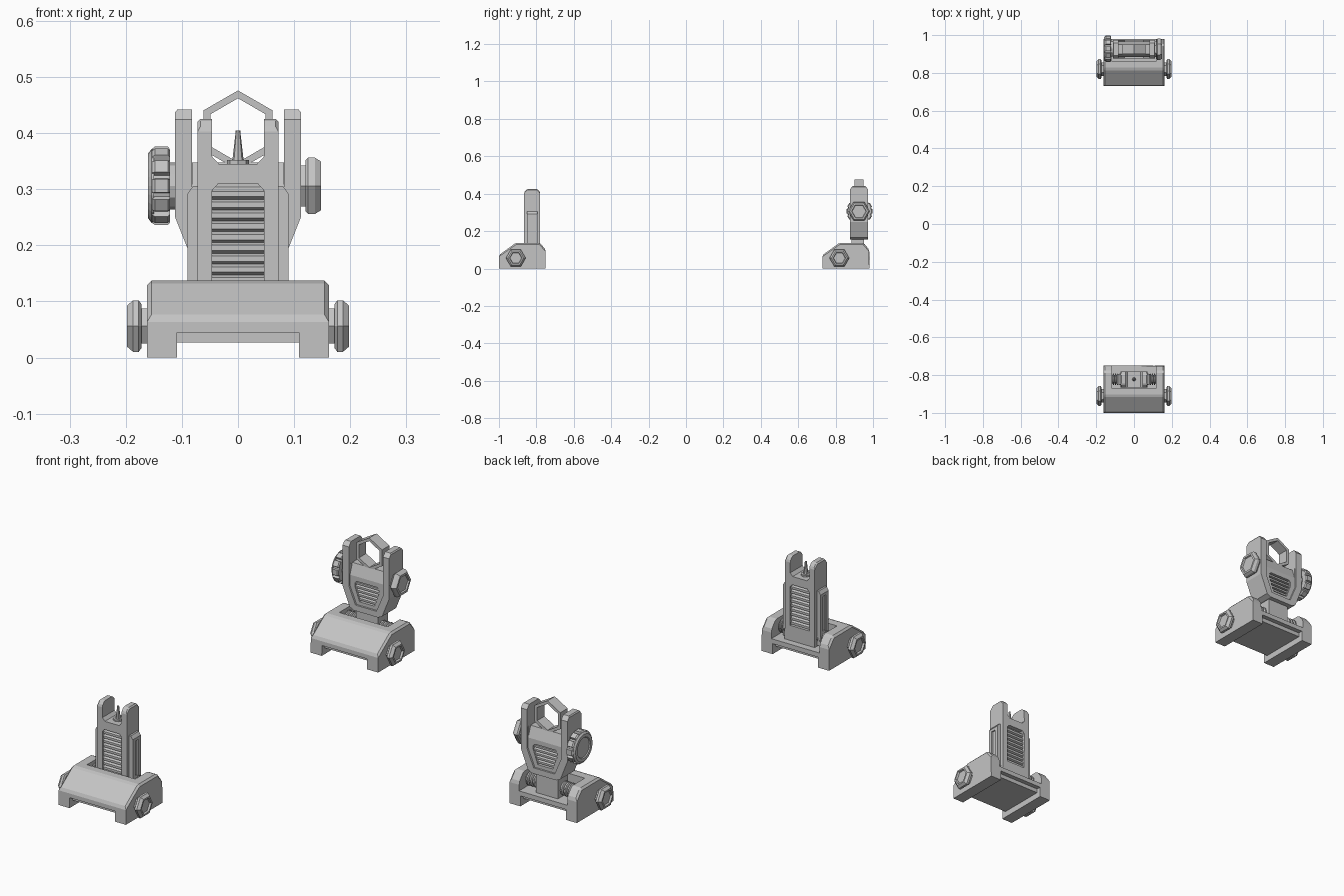
import bpy, bmesh, math

cube = bpy.data.objects.get("Cube")
if cube:
    bpy.data.objects.remove(cube, do_unlink=True)

grey = bpy.data.materials.new("matte_grey")
grey.use_nodes = True
grey.diffuse_color = (0.55, 0.55, 0.55, 1)
grey.node_tree.nodes["Principled BSDF"].inputs["Base Color"].default_value = (0.55, 0.55, 0.55, 1)


def finish(name, bm):
    bmesh.ops.recalc_face_normals(bm, faces=bm.faces)
    mesh = bpy.data.meshes.new(name)
    bm.to_mesh(mesh)
    bm.free()
    mesh.materials.append(grey)
    obj = bpy.data.objects.new(name, mesh)
    bpy.context.scene.collection.objects.link(obj)
    return obj


def loft(name, loops):
    """Join matching loops of points and cap both ends."""
    bm = bmesh.new()
    rows = [[bm.verts.new(p) for p in loop] for loop in loops]
    n = len(rows[0])
    for a, b in zip(rows, rows[1:]):
        for i in range(n):
            j = (i + 1) % n
            bm.faces.new((a[i], a[j], b[j], b[i]))
    bm.faces.new(rows[0])
    bm.faces.new(rows[-1])
    return finish(name, bm)


def prism(name, pts, axis, a, b):
    """Extrude a profile: (y, z) along x, or (x, z) along y."""
    if axis == "x":
        return loft(name, [[(t, u, v) for u, v in pts] for t in (a, b)])
    return loft(name, [[(u, t, v) for u, v in pts] for t in (a, b)])


def box(name, x0, x1, y0, y1, z0, z1):
    return prism(name, [(y0, z0), (y1, z0), (y1, z1), (y0, z1)], "x", x0, x1)


def turned(name, profile, y, z, sides, side=1):
    """Turn (x, radius) pairs about an axis running along x."""
    ring = [math.tau * i / sides for i in range(sides)]
    return loft(name, [[(side * x, y + r * math.cos(t), z + r * math.sin(t)) for t in ring]
                       for x, r in profile])


def mirrored(half):
    """Close a right-hand outline with its left-hand mirror image."""
    return half + [(-x, z) for x, z in reversed(half)]


def carve(obj, cutter, op="DIFFERENCE"):
    mod = obj.modifiers.new("carve", "BOOLEAN")
    mod.operation = op
    mod.solver = "EXACT"
    mod.object = cutter
    graph = bpy.context.evaluated_depsgraph_get()
    mesh = bpy.data.meshes.new_from_object(obj.evaluated_get(graph))
    obj.modifiers.clear()
    obj.data = mesh
    bpy.data.objects.remove(cutter, do_unlink=True)


def chamfer_ends(obj, x, low, width):
    """Chamfer the end outlines of an x prism above a given height."""
    bm = bmesh.new()
    bm.from_mesh(obj.data)
    edges = [e for e in bm.edges
             if all(abs(abs(v.co.x) - x) < 1e-4 and v.co.z > low for v in e.verts)]
    bmesh.ops.bevel(bm, geom=edges, offset=width, segments=1, affect="EDGES")
    bm.to_mesh(obj.data)
    bm.free()


def louvres(name, half_width, inner, outer, z0, z1, count):
    """Stack of sloping ribs."""
    step = (z1 - z0) / count
    pts = [(inner, z0)]
    for i in range(count):
        z = z0 + i * step
        pts += [(outer, z + step * 0.05), (outer, z + step * 0.55),
                (inner * 0.7 + outer * 0.3, z + step * 0.8)]
    prism(name, pts + [(inner, z1)], "x", -half_width, half_width)


def build_base(prefix, dy):
    outline = [(-1, 0), (-1, .072), (-.91, .137), (-.78, .137), (-.75, .1), (-.75, 0)]
    base = prism(prefix + "_base", [(y + dy, z) for y, z in outline], "x", -.162, .162)
    chamfer_ends(base, .162, .05, .008)
    # hinge pocket, rail slot and its end notches
    carve(base, box("cutter", -.116, .116, dy - .87, dy - .7, .065, .2))
    carve(base, box("cutter", -.109, .109, dy - 1.1, dy - .7, -.1, .027))
    for y0, y1 in ((-1.1, -.98), (-.77, -.7)):
        carve(base, box("cutter", -.109, .109, dy + y0, dy + y1, -.1, .045))
    for side, word in ((1, "left"), (-1, "right")):
        turned(f"{prefix}_{word}_clamp_nut",
               [(.155, .036), (.172, .036), (.172, .045), (.177, .053), (.187, .053),
                (.198, .042), (.198, .034), (.19, .031)], dy - .91, .056, 6, side)


def build_hinge(prefix, y, inner):
    for side, word in ((1, "left"), (-1, "right")):
        coil = [(inner - .005, .022)]
        x, pitch = inner, (.116 - inner) / 4
        for i in range(4):
            coil += [(x, .022), (x + pitch * .2, .03), (x + pitch * .6, .03), (x + pitch * .8, .022)]
            x += pitch
        turned(f"{prefix}_{word}_hinge_coil", coil + [(.12, .022)], y, .098, 12, side)


# Bases and hinges
build_base("front", 0)
build_base("rear", 1.73)
build_hinge("front", -.822, .07)
build_hinge("rear", .912, .052)

# Front tower with two ears
tower = prism("front_tower", [(-.865, .06), (-.865, .408), (-.85, .425), (-.795, .425),
                              (-.78, .408), (-.78, .06)], "x", -.072, .072)
chamfer_ends(tower, .072, .3, .005)
carve(tower, prism("cutter", mirrored([(.034, .345), (.046, .358), (.046, .5)]), "y", -.95, -.7))
window = mirrored([(.046, .13), (.046, .298), (.036, .309)])
carve(tower, prism("cutter", window, "y", -.9, -.845))
carve(tower, prism("cutter", window, "y", -.8, -.7))
louvres("front_tower_front_ribs", .048, -.844, -.858, .132, .305, 9)
louvres("front_tower_back_ribs", .048, -.801, -.787, .132, .305, 9)

# Tower side rails
for side, word in ((1, "left"), (-1, "right")):
    rail = prism(f"front_tower_{word}_rail",
                 [(side * .07, .07), (side * .09, .07), (side * .09, .292), (side * .08, .306),
                  (side * .07, .306)], "y", -.85, -.795)
    carve(rail, box("cutter", *sorted((side * .084, side * .1)), -.833, -.812, .0, .28))

# Aiming post
post = loft("aiming_post", [[(r * math.cos(math.tau * i / 8), -.822 + r * math.sin(math.tau * i / 8), z)
                             for i in range(8)]
                            for z, r in ((.34, .02), (.352, .02), (.352, .01), (.395, .005), (.405, .004))])

# Rear shield with two arms
shield = prism("rear_shield", mirrored([(.058, .155), (.078, .165), (.112, .25), (.112, .437), (.108, .442)]),
               "y", .8, 1.05)
carve(shield, prism("cutter", [(.877, .1), (.877, .424), (.892, .442), (.958, .442), (.973, .424),
                               (.973, .1)], "x", -.2, .2), "INTERSECT")
carve(shield, box("cutter", -.082, .082, .8, 1.1, .348, .6))
panel = mirrored([(.05, .18), (.082, .255), (.082, .4)])
opening = mirrored([(.036, .195), (.058, .255), (.058, .272), (.05, .28)])
for d, word in ((-1, "front"), (1, "back")):
    def y_at(t):
        return .925 + d * t
    carve(shield, prism("cutter", panel, "y", y_at(.04), y_at(.1)))
    carve(shield, prism("cutter", [(y_at(.1), .3), (y_at(.0402), .3), (y_at(.02), .36), (y_at(.1), .36)],
                        "x", -.0815, .0815))
    carve(shield, prism("cutter", opening, "y", y_at(.025), y_at(.1)))
    # ribs follow the tapering opening
    for i in range(5):
        z = .2 + i * .0165
        w = min(.06, .038 + (z - .195) * .367)
        prism(f"rear_shield_{word}_rib_{i + 1}",
              [(y_at(.022), z), (y_at(.036), z), (y_at(.036), z + .008), (y_at(.022), z + .013)],
              "x", -w, w)
box("rear_neck", -.052, .052, .885, .953, .06, .16)

# Hexagonal aperture
def hexagon(r):
    return [(r * math.sin(math.tau * i / 6), .405 + r * math.cos(math.tau * i / 6)) for i in range(6)]


aperture = prism("rear_aperture", hexagon(.071), "y", .9, .95)
carve(aperture, prism("cutter", hexagon(.057), "y", .8, 1.1))

# Elevation nut and knurled windage dial
turned("windage_nut", [(.108, .042), (.12, .042), (.12, .052), (.125, .058), (.137, .058),
                       (.148, .05), (.148, .04), (.142, .037)], .925, .306, 6)
turned("windage_dial_hub", [(.108, .042), (.124, .042)], .928, .306, 12, -1)


def knurl(x, tip, root):
    pts = []
    for i in range(12):
        for part, r in ((-.32, tip), (.32, tip), (.4, root), (.6, root)):
            t = math.tau * (i + part) / 12
            pts.append((x, .928 + r * math.cos(t), .306 + r * math.sin(t)))
    return pts


loft("windage_dial", [knurl(-.121, .066, .06), knurl(-.125, .071, .061), knurl(-.148, .071, .061),
                      knurl(-.153, .067, .06)])
turned("windage_dial_cap", [(.15, .066), (.154, .066), (.16, .058), (.16, .045), (.156, .042)],
       .928, .306, 24, -1)
